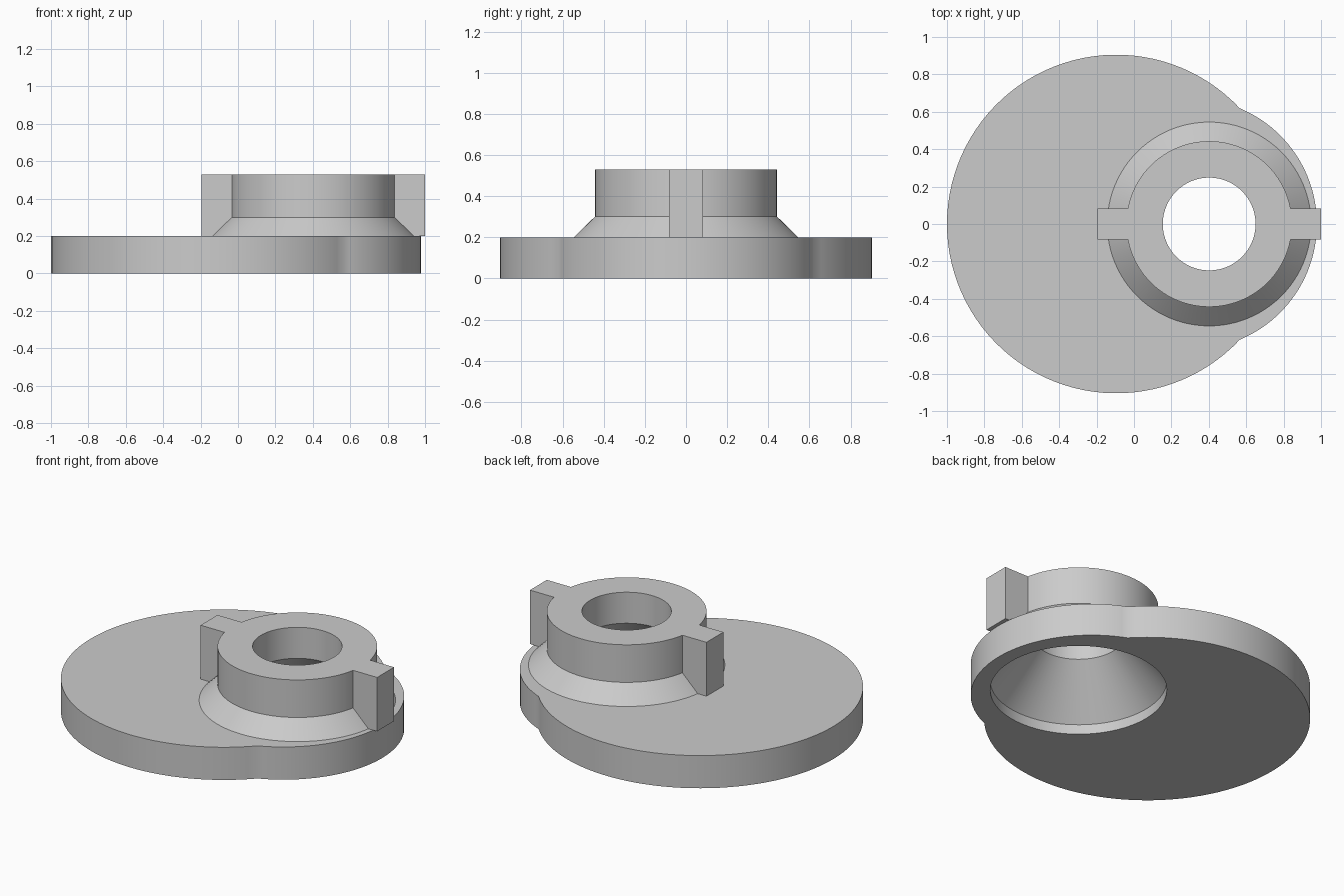
import bpy, bmesh, math
from mathutils import Matrix, Vector

cube = bpy.data.objects.get("Cube")
if cube:
    bpy.data.objects.remove(cube, do_unlink=True)

HUB_X = 0.402      # hub axis
PLATE_TOP = 0.2
TOP = 0.53
SEGMENTS = 96

grey = bpy.data.materials.new("plain grey")
grey.use_nodes = True
colour = (0.6, 0.6, 0.6, 1)
grey.diffuse_color = colour
grey.node_tree.nodes["Principled BSDF"].inputs["Base Color"].default_value = colour


def make_object(name, bm):
    bmesh.ops.recalc_face_normals(bm, faces=bm.faces)
    mesh = bpy.data.meshes.new(name)
    bm.to_mesh(mesh)
    bm.free()
    mesh.materials.append(grey)
    obj = bpy.data.objects.new(name, mesh)
    bpy.context.collection.objects.link(obj)
    return obj


def revolve(name, profile):
    """Closed solid from (radius, z) points, turned about the hub axis."""
    bm = bmesh.new()
    rings = []
    for r, z in profile:
        angles = [math.tau * i / SEGMENTS for i in range(SEGMENTS)]
        rings.append([bm.verts.new((HUB_X + r * math.cos(a), r * math.sin(a), z))
                      for a in angles])
    for low, high in zip(rings, rings[1:]):
        for i in range(SEGMENTS):
            j = (i + 1) % SEGMENTS
            bm.faces.new((low[i], low[j], high[j], high[i]))
    bm.faces.new(rings[0])
    bm.faces.new(rings[-1])
    return make_object(name, bm)


def arc(cx, radius, start, end, steps):
    return [(cx + radius * math.cos(start + (end - start) * i / steps),
             radius * math.sin(start + (end - start) * i / steps))
            for i in range(steps)]


def plate(name):
    """Outline of two overlapping circles, extruded upwards."""
    big_x, big_r, small_x, small_r = -0.095, 0.905, 0.308, 0.67
    gap = small_x - big_x
    along = (gap ** 2 + big_r ** 2 - small_r ** 2) / (2 * gap)
    a = math.acos(along / big_r)
    b = math.acos((along - gap) / small_r)
    outline = arc(big_x, big_r, a, math.tau - a, 80) + arc(small_x, small_r, -b, b, 48)
    bm = bmesh.new()
    face = bm.faces.new([bm.verts.new((x, y, 0)) for x, y in outline])
    grown = bmesh.ops.extrude_face_region(bm, geom=[face])["geom"]
    bmesh.ops.translate(bm, vec=(0, 0, PLATE_TOP),
                        verts=[v for v in grown if isinstance(v, bmesh.types.BMVert)])
    return make_object(name, bm)


def box(name, x0, x1, half_y, z0, z1):
    bm = bmesh.new()
    centre = Vector(((x0 + x1) / 2, 0, (z0 + z1) / 2))
    size = Matrix.Diagonal((x1 - x0, 2 * half_y, z1 - z0, 1))
    bmesh.ops.create_cube(bm, size=1, matrix=Matrix.Translation(centre) @ size)
    return make_object(name, bm)


def combine(target, tool, operation):
    """Apply a boolean and remove its tool."""
    mod = target.modifiers.new(operation.lower(), "BOOLEAN")
    mod.operation, mod.solver, mod.object = operation, "EXACT", tool
    bpy.context.view_layer.objects.active = target
    bpy.ops.object.modifier_apply(modifier=mod.name)
    bpy.data.objects.remove(tool, do_unlink=True)


# Offset plate
body = plate("flanged_hub_plate")

# Hub with a sloping foot
hub = revolve("hub", [(0.545, 0.1), (0.545, PLATE_TOP), (0.443, 0.3), (0.443, TOP)])
combine(body, hub, "UNION")

# Two drive lugs on opposite sides of the hub
for side in (-1, 1):
    inner, outer = HUB_X + side * 0.38, HUB_X + side * 0.598
    lug = box("lug", min(inner, outer), max(inner, outer), 0.082, PLATE_TOP, TOP)
    combine(body, lug, "UNION")

# Funnel-shaped recess below, leading into the bore
bore = revolve("bore", [(0.49, -0.1), (0.49, 0.06), (0.248, 0.34), (0.248, 0.7)])
combine(body, bore, "DIFFERENCE")

# Smooth curved walls with crisp edges
bpy.ops.object.select_all(action="DESELECT")
body.select_set(True)
bpy.context.view_layer.objects.active = body
bpy.ops.object.shade_smooth_by_angle(angle=math.radians(25))
